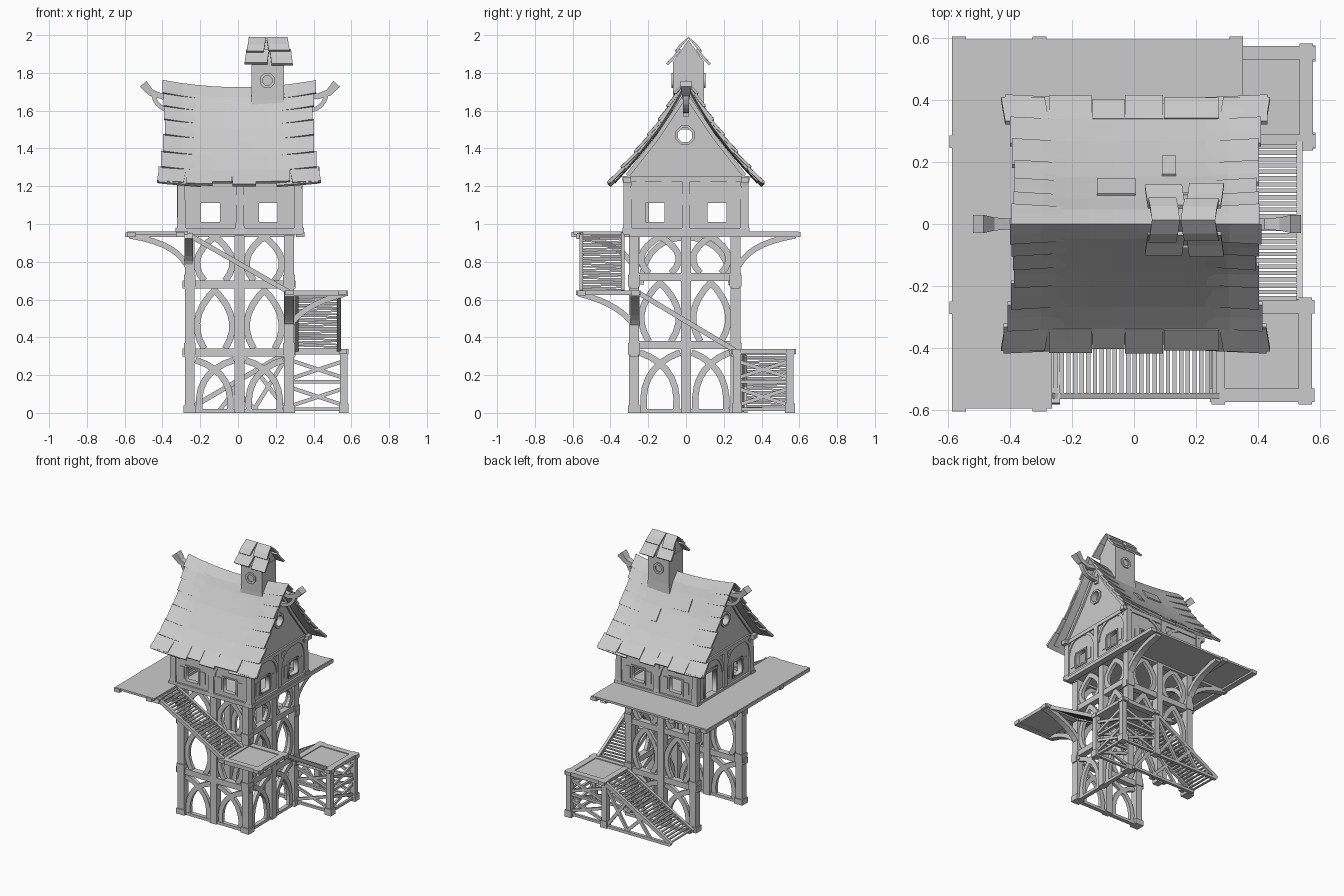
import bpy, bmesh, math, random
from mathutils import Vector as V, Matrix

if "Cube" in bpy.data.objects:
    bpy.data.objects.remove(bpy.data.objects["Cube"])

random.seed(4)
parts = {}

def loft(name, rings):
    """Join cross-section rings into a closed solid inside the named part."""
    bm = parts.setdefault(name, bmesh.new())
    rs = [[bm.verts.new(p) for p in r] for r in rings]
    n = len(rs[0])
    for a, b in zip(rs, rs[1:]):
        for i in range(n):
            bm.faces.new((a[i], a[(i + 1) % n], b[(i + 1) % n], b[i]))
    bm.faces.new(rs[0][::-1])
    bm.faces.new(rs[-1])

def sweep(name, pts, w, d, side=None):
    """Rectangular timber along points: w across (side axis), d in depth; each may be a list."""
    pts = [V(p) for p in pts]
    if side is None:
        t = (pts[-1] - pts[0]).normalized()
        side = V((1, 0, 0)) if abs(t.z) > .99 else t.cross(V((0, 0, 1))).normalized()
    side, rings = V(side), []
    for i, p in enumerate(pts):
        t = (pts[min(i + 1, len(pts) - 1)] - pts[max(i - 1, 0)]).normalized()
        up = side.cross(t).normalized()
        a = side * (w[i] if isinstance(w, list) else w) / 2
        b = up * (d[i] if isinstance(d, list) else d) / 2
        rings.append([p - a - b, p + a - b, p + a + b, p - a + b])
    loft(name, rings)

def arc(name, p, c, q, w, d, side, n=7):
    p, c, q = V(p), V(c), V(q)
    sweep(name, [p * (1 - t) ** 2 + c * 2 * t * (1 - t) + q * t * t for t in [i / n for i in range(n + 1)]], w, d, side)

def box(name, x0, x1, y0, y1, z0, z1):
    loft(name, [[(x0, y0, z), (x1, y0, z), (x1, y1, z), (x0, y1, z)] for z in (z0, z1)])

def panel(name, loops, thick, face, pos):
    """Flat wall with holes; face 'x' or 'y' is the wall's normal."""
    cu = bpy.data.curves.new(name, 'CURVE')
    cu.dimensions, cu.fill_mode, cu.extrude = '2D', 'BOTH', thick / 2
    for lp in loops:
        sp = cu.splines.new('POLY')
        sp.points.add(len(lp) - 1)
        for p, c in zip(sp.points, lp):
            p.co = (c[0], c[1], 0, 1)
        sp.use_cyclic_u = True
    tmp = bpy.data.objects.new(name + "_curve", cu)
    bpy.context.collection.objects.link(tmp)
    me = bpy.data.meshes.new_from_object(tmp.evaluated_get(bpy.context.evaluated_depsgraph_get()))
    bpy.data.objects.remove(tmp)
    if face == 'y':
        M = Matrix(((1, 0, 0, 0), (0, 0, -1, pos), (0, 1, 0, 0), (0, 0, 0, 1)))
    else:
        M = Matrix(((0, 0, 1, pos), (1, 0, 0, 0), (0, 1, 0, 0), (0, 0, 0, 1)))
    me.transform(M)
    bpy.context.collection.objects.link(bpy.data.objects.new(name, me))

rect = lambda a, b, c, d: [(a, c), (b, c), (b, d), (a, d)]
ngon = lambda cx, cz, r, n=8: [(cx + r * math.cos((i + .5) * 2 * math.pi / n), cz + r * math.sin((i + .5) * 2 * math.pi / n)) for i in range(n)]

# Tower posts with broad feet
PX, PY = (-.255, .008, .27), (-.275, 0, .262)
for i, x in enumerate(PX):
    for j, y in enumerate(PY):
        if (i, j) in ((1, 1), (0, 1)):
            continue
        sweep("tower_posts", [(x, y, 0), (x, y, .94)], .052, .052)
        if i != 1 and j != 1:
            sweep("post_feet", [(x, y, 0), (x, y, .04)], .066, .066)
            for z in (.34, .7):
                sweep("post_collars", [(x, y, z - .03), (x, y, z + .03)], .062, .062)

# Tower rails, sills and curved bracing
def bay(name, P, a, b, side, levels):
    m, o = (a + b) / 2, .03
    for k, (z0, z1) in enumerate(levels):
        for s, e in ((a + o, b - o), (b - o, a + o)):
            if k == 0:
                arc(name, P(s, z1 - .02), P(e, z1 * .72), P(e - (e - s) * .1, z0), .025, .034, side)
            else:
                arc(name, P(m + (s - m) * .55, z0), P(s + (s - m) * .55, (z0 + z1) / 2), P(m + (m - s) * .1, z1), .025, .034, side)
LF, LS = ((.02, .3), (.34, .66), (.7, .94)), ((.02, .34), (.38, .7), (.74, .94))
for y in (PY[0], PY[2]):
    for z in (.32, .68):
        sweep("tower_rails", [(-.295, y, z), (.305, y, z)], .045, .042)
    for a, b in zip(PX, PX[1:]):
        bay("tower_braces", lambda u, z, y=y: (u, y, z), a, b, (0, 1, 0), LF)
for z in (.36, .72):
    sweep("tower_rails", [(PX[2], -.3, z), (PX[2], .29, z)], .045, .042)
for a, b in zip(PY, PY[1:]):
    bay("tower_braces", lambda u, z: (PX[2], u, z), a, b, (1, 0, 0), LS)
for s in (-1, 1):
    arc("tower_braces", (PX[0], s * .24, .68), (PX[0], s * .22, .92), (PX[0], 0, .93), .03, .03, (1, 0, 0))
box("ground_sill", -.28, .29, -.29, -.26, 0, .02)
box("ground_sill", .255, .285, -.28, .28, 0, .02)

# Upper deck with joists and curved brackets
box("upper_deck", -.585, .345, -.33, .595, .945, .96)
box("upper_deck", -.585, -.265, -.595, -.33, .945, .96)
for x in (-.565, -.305, .33):
    sweep("deck_joists", [(x, -.605 if x < 0 else -.3, .945), (x, .605, .945)], .045, .026)
for y in (-.27, .265):
    sweep("deck_joists", [(-.595, y, .943), (.3, y, .943)], .04, .026)
    arc("deck_brackets", (-.27, y, .78), (-.33, y, .9), (-.575, y, .938), .045, .03, (0, 1, 0))
arc("deck_brackets", (-.262, -.28, .78), (-.262, -.34, .9), (-.262, -.58, .938), .045, .03, (1, 0, 0))
for x in (-.262, .27):
    arc("deck_brackets", (x, .28, .78), (x, .34, .9), (x, .58, .938), .045, .03, (1, 0, 0))

# Middle and lower landings with framed edges
def landing(name, x0, x1, y0, y1, z):
    box(name, x0, x1, y0, y1, z - .02, z - .004)
    for y in (y0 + .022, y1 - .022):
        sweep(name, [(x0 - .005, y, z - .012), (x1 + .008, y, z - .012)], .044, .028)
    for x in (x0 + .022, x1 - .022):
        sweep(name, [(x, y0 - .008, z - .01), (x, y1 + .008, z - .01)], .044, .024)
landing("middle_landing", .25, .575, -.575, -.245, .645)
landing("lower_landing", .26, .578, .245, .575, .335)
arc("landing_brackets", (.28, -.27, .47), (.36, -.27, .58), (.565, -.27, .63), .045, .03, (0, 1, 0))
arc("landing_brackets", (.27, -.28, .47), (.27, -.36, .58), (.27, -.565, .63), .045, .03, (1, 0, 0))

# Lower landing posts and lattice
for x, y in ((.56, .55), (.56, .27), (.27, .55)):
    sweep("landing_posts", [(x, y, 0), (x, y, .32)], .04, .04)
    sweep("landing_posts", [(x, y, 0), (x, y, .05)], .052, .052)
def lattice(p, q):
    for z in (.02, .165):
        sweep("landing_lattice", [(*p, z), (*q, z)], .018, .018)
        sweep("landing_lattice", [(*p, z + .02), (*q, z + .11)], .014, .02)
        sweep("landing_lattice", [(*q, z + .02), (*p, z + .11)], .014, .02)
lattice((.56, .27), (.56, .55))
lattice((.29, .27), (.56, .27))
lattice((.29, .55), (.56, .55))

# Stair flights: top point, bottom point, width direction
def stairs(name, top, bot, wdir, w, n=25):
    top, bot, wd = V(top), V(bot), V(wdir)
    for s in (-1, 1):
        o = wd * s * (w / 2 - .01)
        sweep(name + "_stringers", [top + o, bot + o], .02, .026)
    for i in range(n):
        p = top.lerp(bot, (i + .5) / n) + V((0, 0, .004))
        o = wd * (w / 2 - .015)
        tilt = V((0, 0, random.uniform(-.003, .003)))
        sweep(name + "_treads", [p - o - tilt, p + o + tilt], .014, .008)
stairs("upper_stairs", (-.265, -.445, .945), (.27, -.445, .64), (0, 1, 0), .24)
stairs("middle_stairs", (.422, -.25, .635), (.422, .26, .33), (1, 0, 0), .245)
stairs("lower_stairs", (.27, .43, .325), (-.27, .43, .015), (0, 1, 0), .27)
for y in (.315, .555):
    sweep("lower_stair_frame", [(-.26, y, .01), (.27, y, .01)], .022, .02)
    for a, b, z in ((-.1, .02, .17), (.1, -.03, .14), (.08, .26, .3), (.26, .1, .22)):
        sweep("lower_stair_frame", [(a, y, .01), (b, y, z)], .016, .022)

# House walls with window and door openings
X0, X1, Y = -.3, .32, .31
WX, WY = (-.145, .16), (-.165, .165)
win = lambda c, w=.05: rect(c - w, c + w, 1.01, 1.112)
for y in (-Y, Y):
    panel("long_wall_" + ("front" if y < 0 else "back"), [rect(X0, X1, .95, 1.25)] + [win(c) for c in WX], .022, 'y', y)
gable = [(-Y, .95), (Y, .95), (Y, 1.255), (.15, 1.462), (0, 1.69), (-.15, 1.462), (-Y, 1.255)]
panel("gable_wall_right", [gable, ngon(-.005, 1.47, .04)] + [win(c) for c in WY], .022, 'x', X1)
panel("gable_wall_left", [gable, ngon(-.005, 1.47, .04), win(-.15, .045), rect(.1, .225, .965, 1.15)], .022, 'x', X0)

# Window frames and shutters, door frame, round window rings
for y in (-Y, Y):
    for c in WX:
        panel("window_frame", [rect(c - .06, c + .06, 1.0, 1.122), win(c)], .036, 'y', y)
        for s in (-1, 1):
            box("shutters", c + s * .085 - .018, c + s * .085 + .018, y - .016, y + .016, 1.02, 1.105)
for x, cs in ((X1, WY), (X0, (-.15,))):
    for c in cs:
        panel("window_frame", [rect(c - .06, c + .06, 1.0, 1.122), win(c, .05 if x > 0 else .045)], .036, 'x', x)
        for s in (-1, 1):
            box("shutters", x - .016, x + .016, c + s * .085 - .018, c + s * .085 + .018, 1.02, 1.105)
    panel("round_window_ring", [ngon(-.005, 1.47, .055), ngon(-.005, 1.47, .04)], .045, 'x', x)
panel("door_frame", [rect(.082, .243, .96, 1.168), rect(.1, .225, .965, 1.15)], .04, 'x', X0)

# House timber frame
for x in (X0, .01, X1):
    for y in (-Y, Y):
        sweep("house_posts", [(x, y, .95), (x, y, 1.0), (x, y, 1.2), (x, y, 1.25)], [.054, .044, .04, .054], [.054, .044, .04, .054], (1, 0, 0))
for x in (X0, X1):
    sweep("house_posts", [(x, 0, .95), (x, 0, 1.24)], .045, .04)
    sweep("gable_trim", [(x, -.335, 1.24), (x, .335, 1.24)], .045, .028)
    sweep("house_sills", [(x, -.335, .965), (x, .335, .965)], .05, .025)
    sweep("gable_trim", [(x, 0, 1.57), (x, 0, 1.7)], .045, .03)
    for s in (-1, 1):
        sweep("gable_trim", [(x, s * .31, 1.256), (x, s * .15, 1.46), (x, 0, 1.685)], .05, .022, (1, 0, 0))
        arc("wall_braces", (x, s * .02, 1.1), (x, s * .03, 1.21), (x, s * .13, 1.235), .036, .022, (1, 0, 0))
        arc("wall_braces", (x, s * .3, 1.12), (x, s * .29, 1.21), (x, s * .22, 1.235), .036, .022, (1, 0, 0))
for y in (-Y, Y):
    sweep("house_sills", [(-.33, y, .965), (.35, y, .965)], .05, .025)
    sweep("wall_plates", [(-.35, y, 1.235), (.37, y, 1.235)], .04, .03)
    for s in (-1, 1):
        arc("wall_braces", (.01 + s * .02, y, 1.1), (.01 + s * .03, y, 1.2), (.01 + s * .13, y, 1.225), .036, .022, (0, 1, 0))

# Sagging roof surface: x along ridge, t from ridge to eave, s side, h height above
PROF = [(0, 1.715), (.065, 1.605), (.143, 1.487), (.265, 1.335), (.39, 1.198)]
def S(x, t, s, h, prof=PROF, sag=.037, yc=0):
    f = t * (len(prof) - 1)
    i = max(0, min(int(f), len(prof) - 2))
    a, b = V(prof[i]), V(prof[i + 1])
    p, d = a.lerp(b, f - i), (b - a).normalized()
    return V((x, yc + s * max(0, p.x - d.y * h * min(1, t * 8)), p.y + d.x * h + sag * ((x - .01) / .4) ** 2 * (1 - .7 * t)))

def slab(name, x0, x1, t0, t1, s, lift, th=.014, nx=2, nt=2, splay=0, **k):
    """Bent roof plate; lift(u, v) raises it along its length and fall, splay widens it downhill."""
    rings = []
    for i in range(nx + 1):
        u = i / nx
        pt = lambda v, e: S(x0 + (x1 - x0) * u + splay * v, t0 + (t1 - t0) * v, s, lift(u, v) + e, **k)
        vs = [j / nt for j in range(nt + 1)]
        rings.append([pt(v, th) for v in vs] + [pt(v, 0) for v in vs[::-1]])
    loft(name, rings)

edge = [.4, .392, .388, .39, .395, .405, .42]
for s in (-1, 1):
    slab("roof_shell", -.375, .395, 0, .97, s, lambda u, v: 0, .018, 10, 8)
    for k in range(7):
        for e in (-1, 1):
            slab("end_shingles", .005 + e * .2, .005 + e * (edge[k] + random.uniform(0, .008)), k / 7, (k + 1) / 7 + .012, s,
                 lambda u, v: .002 + u * (.002 + .012 * v))
    xs = [-.418, -.275, -.135, -.03, .095, .275, .428]
    for k in range(6):
        slab("eave_shingles", xs[k] + .001, xs[k + 1] - .001, .87, (1.0, 1.01, .985, 1.012, .99, 1.0)[k], s,
             lambda u, v, r=random.uniform(.002, .006): r + .008 * v, .017, splay={0: -.012, 5: .012}.get(k, 0))
slab("roof_patch", -.12, .005, .29, .45, 1, lambda u, v: .012)
slab("roof_patch", .09, .135, .49, .62, 1, lambda u, v: .012)

# Curved horns at the ridge ends
for s in (-1, 1):
    q = lambda x, z: (.01 + s * x, 0, z)
    sweep("ridge_horns", [q(.3, 1.7), q(.41, 1.675), q(.47, 1.695), q(.512, 1.742)], [.035, .035, .042, .058], [.03, .03, .036, .046], (0, 1, 0))
    arc("horn_braces", q(.31, 1.6), q(.44, 1.585), q(.46, 1.69), .03, .022, (0, 1, 0))

# Chimney turret with small shingled roof
YC = .013
loft("turret", [[(.075 - f, YC - .08 - f / 2, z), (.24 + f, YC - .08 - f / 2, z), (.24 + f, YC + .08 + f / 2, z), (.075 - f, YC + .08 + f / 2, z)]
                for z, f in ((1.5, .015), (1.66, .004), (1.86, .004))])
loft("turret", [[(x, YC - .08, 1.86), (x, YC + .08, 1.86), (x, YC, 1.975)] for x in (.075, .24)])
panel("turret_ring", [ngon(.155, 1.76, .042), ngon(.155, 1.76, .026)], .182, 'y', YC)
small = dict(prof=[(0, 1.98), (.045, 1.905), (.1, 1.84)], sag=0, yc=YC)
for s in (-1, 1):
    for a, b, c, sp in ((.045, .165, .99, -.01), (.168, .28, 1.03, .01)):
        slab("turret_shingles", a, b, .4, c, s, lambda u, v: .001 + .005 * v, splay=sp, **small)
    for a, b, c, sp in ((.058, .148, .56, -.012), (.151, .262, .52, .012)):
        slab("turret_shingles", a, b, 0, c, s, lambda u, v: .006 + .008 * v, splay=sp, **small)

# Turn the collected parts into objects
for name, bm in parts.items():
    bmesh.ops.recalc_face_normals(bm, faces=bm.faces)
    me = bpy.data.meshes.new(name)
    bm.to_mesh(me)
    bm.free()
    bpy.context.collection.objects.link(bpy.data.objects.new(name, me))
